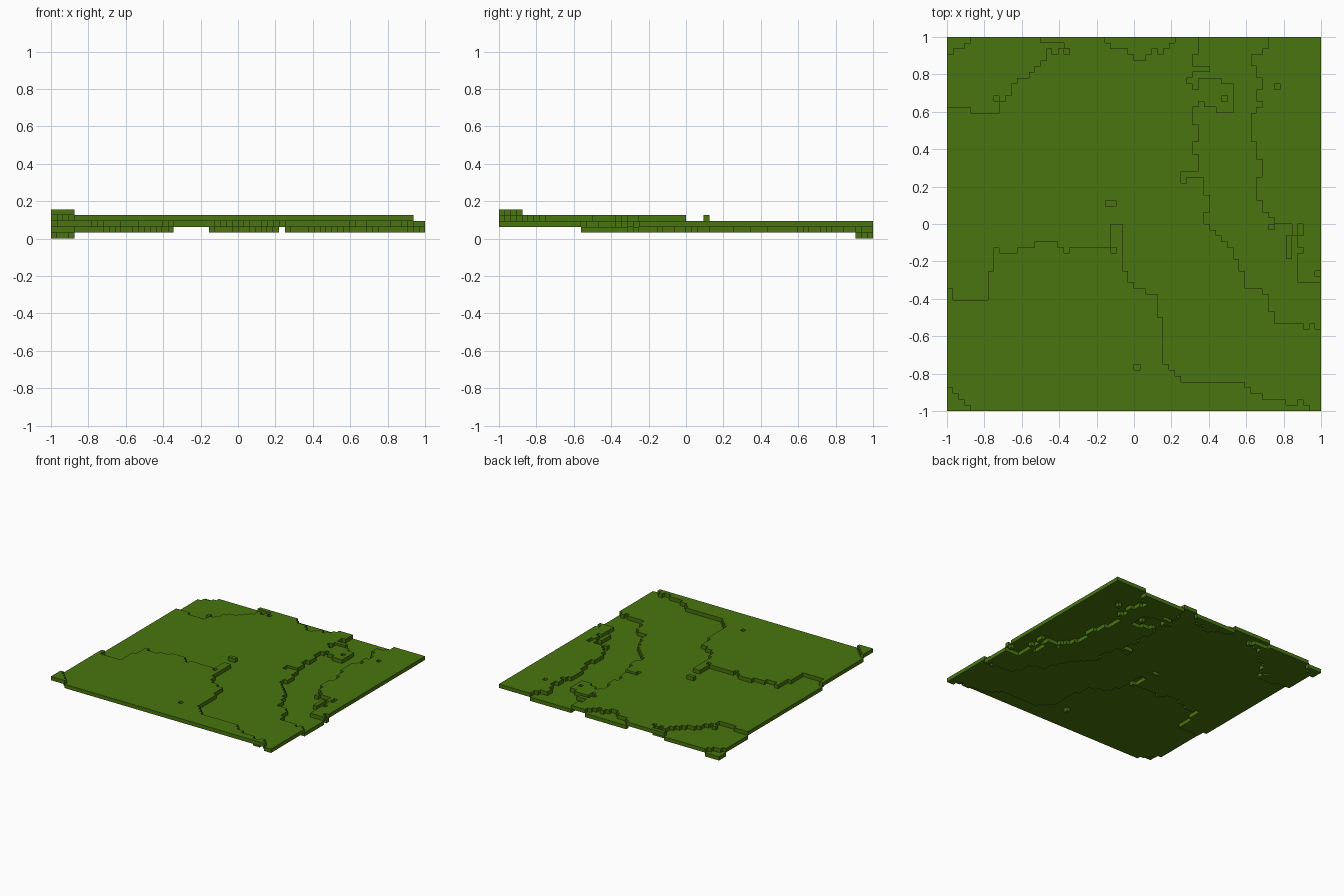
import bpy, bmesh

default_cube = bpy.data.objects.get("Cube")
if default_cube:
    bpy.data.objects.remove(default_cube, do_unlink=True)

N = 64
CELL = 2 / N

grass = bpy.data.materials.new("grass_green")
grass.use_nodes = True
GREEN = (0.066, 0.178, 0.0045, 1)
grass.diffuse_color = GREEN
bsdf = grass.node_tree.nodes["Principled BSDF"]
bsdf.inputs["Base Color"].default_value = GREEN
bsdf.inputs["Roughness"].default_value = 0.9

# Height level of every cell: level[row from the back][column from the left]
level = [[2] * N for _ in range(N)]


def fill(value, row, start, end, rows=1):
    for r in range(row, row + rows):
        for c in range(start, end):
            level[r][c] = value


def fill_columns(value, runs):
    """Runs of (column count, first row): fill from that row to the front edge."""
    col = 0
    for count, first in runs:
        for c in range(col, col + count):
            for r in range(first, N):
                level[r][c] = value
        col += count


# Low ground in the back left, with its lowest corner
for r, end in enumerate([16, 20, 17, 17, 16, 15, 14, 12, 11, 11, 10, 9]):
    fill(1, r, 0, end)
fill(1, 12, 4, 9)
fill(1, 2, 18, 19)
fill(1, 2, 20, 21)
fill(2, 10, 8, 9)
for r, end in enumerate([4, 3, 1]):
    fill(0, r, 0, end)

# Hollow in the back edge
for r, (start, end) in enumerate([(27, 39), (28, 38), (31, 35), (32, 34)]):
    fill(1, r, start, end)
fill(1, 2, 36, 37)

# Sunken channel: (row count, first column, end column)
CHANNEL = [
    (2, 43, 55), (1, 43, 54), (2, 42, 52), (1, 45, 53), (1, 42, 53), (1, 41, 54),
    (1, 42, 54), (2, 49, 53), (1, 43, 54), (1, 42, 53), (2, 42, 52), (3, 43, 52),
    (2, 42, 53), (1, 43, 53), (2, 43, 54), (1, 40, 54), (1, 44, 53), (2, 44, 53),
    (1, 45, 53), (2, 45, 54), (1, 44, 55), (1, 44, 56), (1, 45, 59), (1, 46, 59),
    (1, 47, 60), (1, 48, 60), (1, 49, 61), (1, 49, 60), (2, 50, 60), (2, 51, 60),
    (1, 51, 64), (1, 54, 64), (3, 55, 64), (2, 56, 64),
]
row = 0
for count, start, end in CHANNEL:
    fill(1, row, start, end, count)
    row += count
fill(1, 49, 61, 62)
fill(1, 49, 63, 64)

# Spur, bumps and pits along the channel
fill(2, 7, 43, 47)
fill(2, 8, 43, 49)
fill(2, 11, 44, 49)
fill(2, 12, 46, 49)
fill(1, 10, 47, 48)
fill(1, 8, 56, 57)
fill(1, 24, 40, 41)
fill(2, 32, 55, 56)
fill(2, 34, 58, 59, 4)
fill(1, 32, 60, 61, 2)
fill(1, 40, 63, 64)

# Raised front ground
fill_columns(3, [
    (1, 43), (6, 45), (1, 40), (1, 36), (3, 37), (3, 36), (4, 35), (1, 36), (1, 37),
    (7, 36), (2, 32), (1, 40), (1, 42), (2, 43), (2, 44), (1, 48), (1, 56), (1, 57),
    (1, 58), (11, 59), (1, 60), (2, 61), (4, 62), (2, 63), (1, 62), (1, 63),
])
fill(3, 28, 27, 29)
fill(2, 36, 28, 29)
fill(2, 56, 32, 33)

# Highest ground in the front left corner
fill_columns(4, [(1, 60), (1, 61), (1, 62), (1, 63)])


def terrace(name, value):
    """All cells of one level as a slab one cell thick."""
    bm = bmesh.new()
    z = (value + 1) * CELL
    for r in range(N):
        for c in range(N):
            if level[r][c] == value:
                x, y = -1 + c * CELL, 1 - (r + 1) * CELL
                corners = [(x, y), (x + CELL, y), (x + CELL, y + CELL), (x, y + CELL)]
                bm.faces.new([bm.verts.new((px, py, z)) for px, py in corners])
    bmesh.ops.remove_doubles(bm, verts=bm.verts[:], dist=CELL / 10)
    mesh = bpy.data.meshes.new(name)
    bm.to_mesh(mesh)
    bm.free()
    mesh.materials.append(grass)
    obj = bpy.data.objects.new(name, mesh)
    bpy.context.collection.objects.link(obj)
    slab = obj.modifiers.new("slab", 'SOLIDIFY')
    slab.thickness = CELL
    slab.offset = -1


for value, name in enumerate(["lowest_corner", "low_ground", "middle_ground",
                              "raised_ground", "highest_corner"]):
    terrace(name, value)
